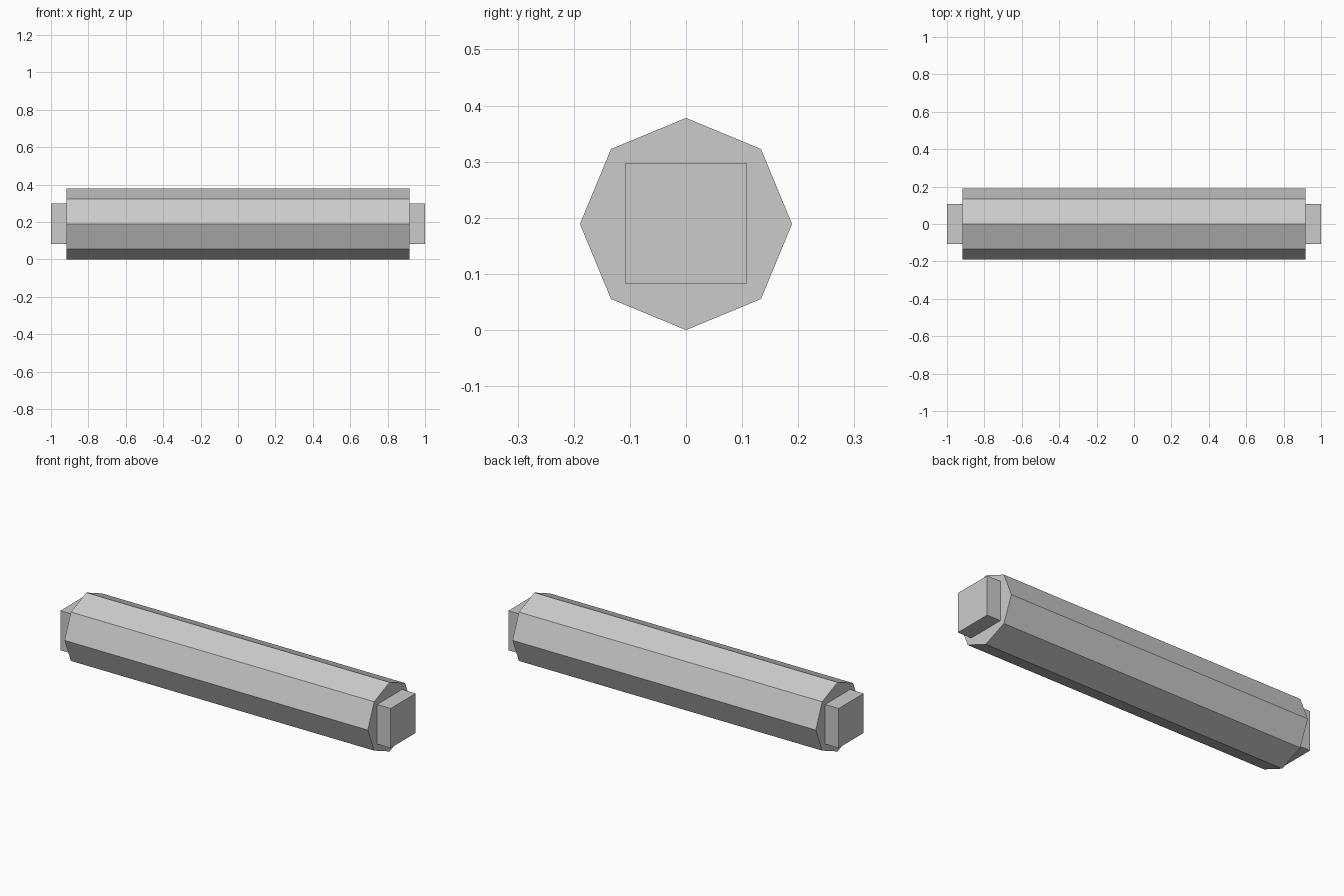
import bpy
from math import pi

if "Cube" in bpy.data.objects:
    bpy.data.objects.remove(bpy.data.objects["Cube"])

RADIUS = 0.189      # octagon corner radius, also the axis height
BODY_END = 0.918    # where the octagonal body stops
TENON = 0.216       # square tenon width

# Octagonal beam lying along x, corners pointing up, down and sideways
bpy.ops.mesh.primitive_cylinder_add(vertices=8, radius=RADIUS, depth=2 * BODY_END,
                                    location=(0, 0, RADIUS), rotation=(0, pi / 2, 0))
bpy.context.object.name = "octagonal_beam"

# Square tenons projecting from both ends
for side, name in ((-1, "left_tenon"), (1, "right_tenon")):
    length = 1 - BODY_END
    bpy.ops.mesh.primitive_cube_add(size=1, location=(side * (BODY_END + length / 2), 0, RADIUS + 0.001))
    tenon = bpy.context.object
    tenon.name = name
    tenon.scale = (length, TENON, TENON)
